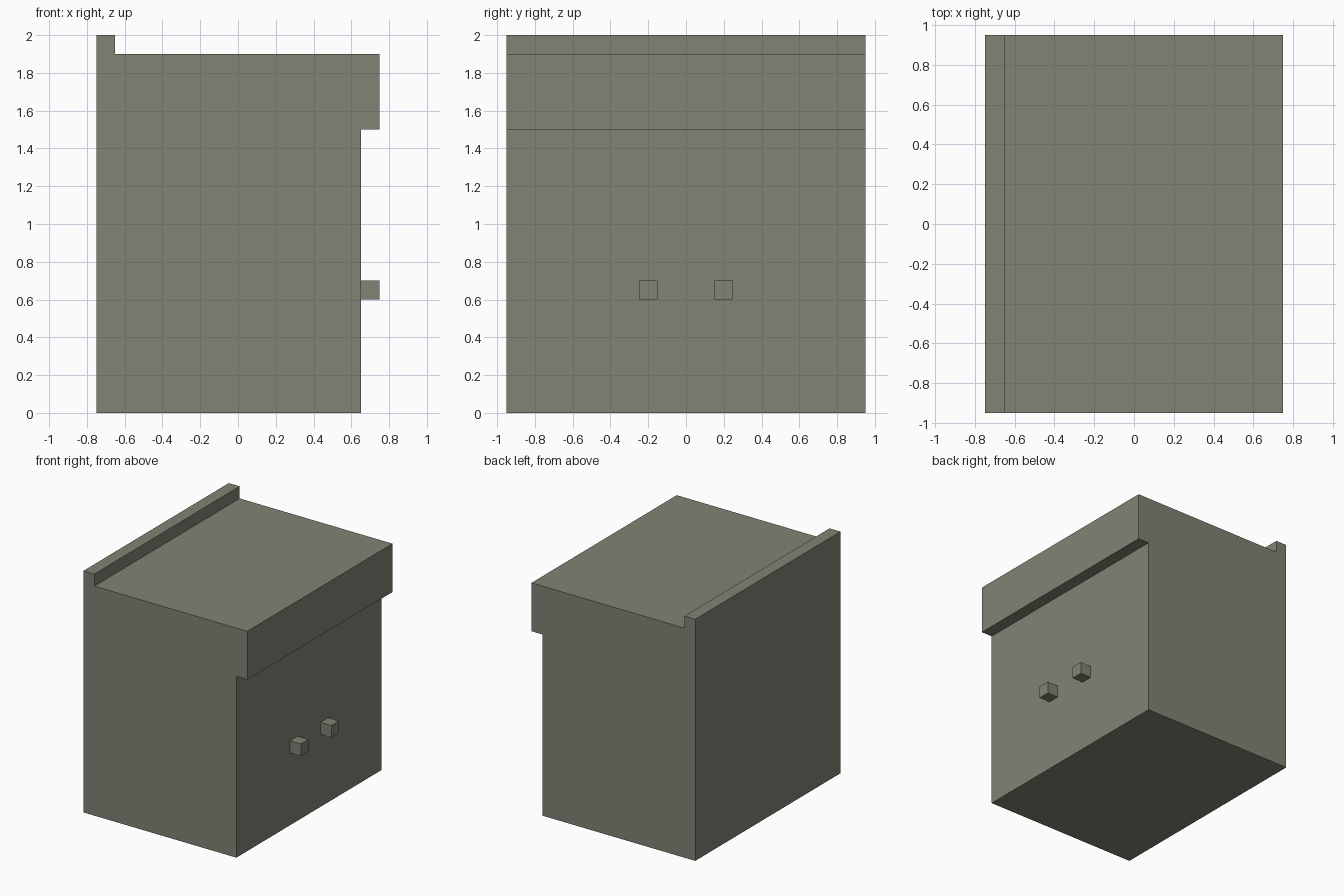
import bpy, bmesh

if "Cube" in bpy.data.objects:
    bpy.data.objects.remove(bpy.data.objects["Cube"])

# Single flat colour
mat = bpy.data.materials.new("grey_green_paint")
mat.diffuse_color = (0.216, 0.227, 0.174, 1.0)
mat.use_nodes = True
mat.node_tree.nodes["Principled BSDF"].inputs["Base Color"].default_value = mat.diffuse_color


def extrude_profile(name, profile, y0, y1):
    """Extrude an x-z outline along y from y0 to y1."""
    bm = bmesh.new()
    face = bm.faces.new([bm.verts.new((x, y0, z)) for x, z in profile])
    ext = bmesh.ops.extrude_face_region(bm, geom=[face])
    verts = [g for g in ext["geom"] if isinstance(g, bmesh.types.BMVert)]
    bmesh.ops.translate(bm, verts=verts, vec=(0, y1 - y0, 0))
    bmesh.ops.recalc_face_normals(bm, faces=bm.faces)
    mesh = bpy.data.meshes.new(name)
    bm.to_mesh(mesh)
    bm.free()
    mesh.materials.append(mat)
    obj = bpy.data.objects.new(name, mesh)
    bpy.context.collection.objects.link(obj)
    return obj


# Cabinet body with back lip and overhanging drawer front
extrude_profile("cabinet_body", [
    (-0.75, 0), (0.65, 0), (0.65, 1.5), (0.75, 1.5),
    (0.75, 1.9), (-0.65, 1.9), (-0.65, 2.0), (-0.75, 2.0)], -0.95, 0.95)

# Pair of square door knobs
for side, y in (("left", -0.2), ("right", 0.2)):
    extrude_profile(f"{side}_door_knob", [
        (0.65, 0.6), (0.75, 0.6), (0.75, 0.7), (0.65, 0.7)], y - 0.05, y + 0.05)
